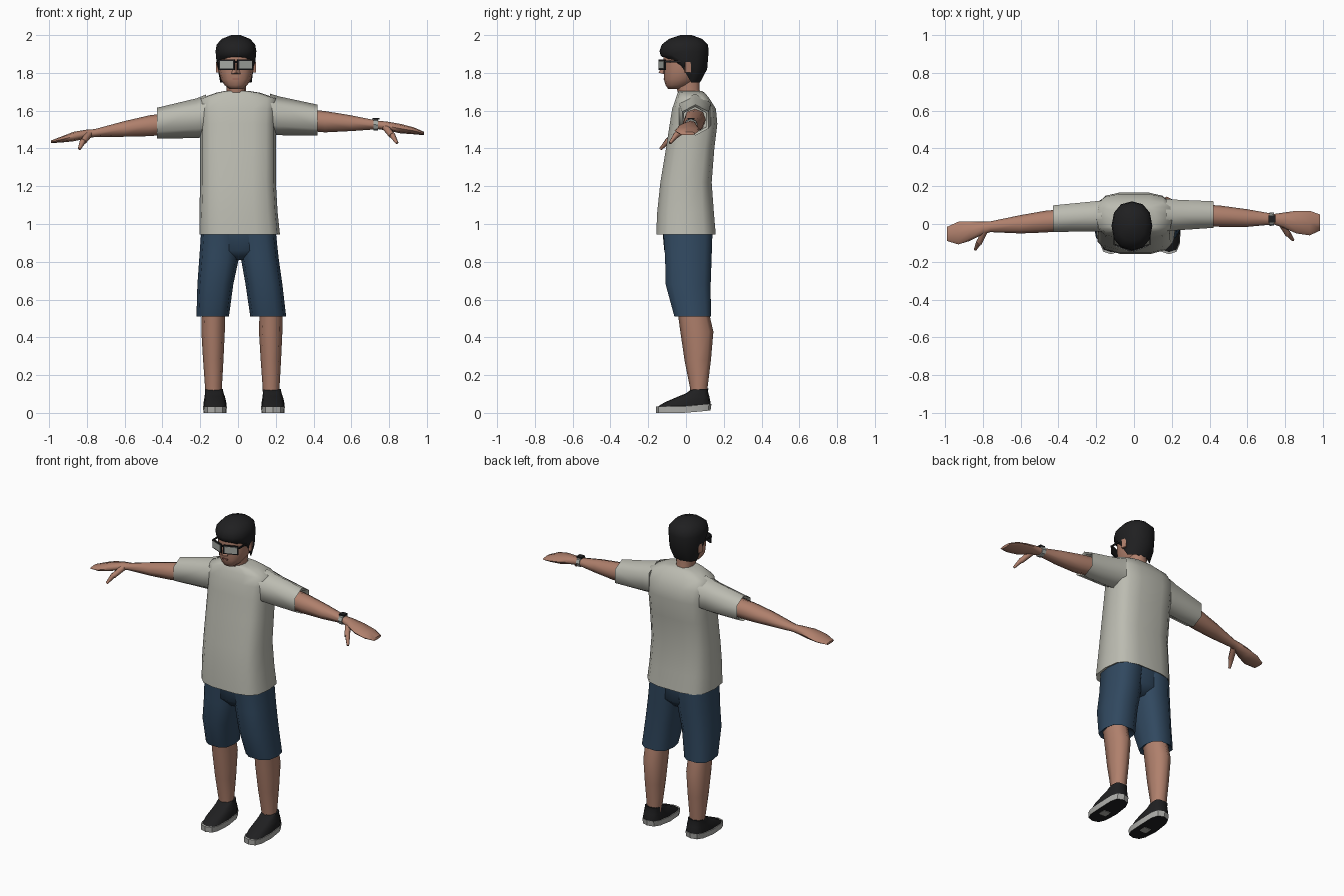
import bpy, bmesh, math
from mathutils import Vector, Matrix


def colour(name, r, g, b):
    m = bpy.data.materials.new(name)
    m.diffuse_color = (r, g, b, 1)
    return m


SKIN = colour("skin", 0.43, 0.215, 0.15)
SHIRT = colour("shirt_grey", 0.50, 0.50, 0.44)
DENIM = colour("denim_blue", 0.03, 0.065, 0.115)
BLACK = colour("soft_black", 0.014, 0.014, 0.015)
SOLE = colour("sole_grey", 0.42, 0.42, 0.40)
LENS = colour("lens_grey", 0.38, 0.40, 0.37)
LIP = colour("lip", 0.30, 0.11, 0.085)


def finish(name, bm, mats, angle=65):
    bmesh.ops.recalc_face_normals(bm, faces=bm.faces)
    me = bpy.data.meshes.new(name)
    bm.to_mesh(me)
    bm.free()
    ob = bpy.data.objects.new(name, me)
    bpy.context.collection.objects.link(ob)
    for m in mats:
        me.materials.append(m)
    bpy.ops.object.select_all(action='DESELECT')
    ob.select_set(True)
    bpy.context.view_layer.objects.active = ob
    bpy.ops.object.shade_smooth_by_angle(angle=math.radians(angle))
    return ob


def loft(name, rings, mats, axis='z', n=10, power=0.8, phase=0.0, warp=None, rule=None, angle=65):
    """Rings are (station, min a, max a, min b, max b); a, b = x, y for axis z and y, z for axis x."""
    bm = bmesh.new()
    loops = []
    for i, (t, a0, a1, b0, b1) in enumerate(rings):
        loop = []
        for k in range(n):
            th = 2 * math.pi * k / n + phase
            c, s = math.cos(th), math.sin(th)
            a = (a0 + a1) / 2 + (a1 - a0) / 2 * math.copysign(abs(c) ** power, c)
            b = (b0 + b1) / 2 + (b1 - b0) / 2 * math.copysign(abs(s) ** power, s)
            co = Vector((t, a, b) if axis == 'x' else (a, b, t))
            loop.append(bm.verts.new(warp(i, co) if warp else co))
        loops.append(loop)
    for lo, hi in zip(loops, loops[1:]):
        for k in range(n):
            bm.faces.new((lo[k], lo[(k + 1) % n], hi[(k + 1) % n], hi[k]))
    bm.faces.new(loops[0][::-1])
    bm.faces.new(loops[-1])
    bm.normal_update()
    if rule:
        for f in bm.faces:
            f.material_index = rule(f)
    return finish(name, bm, mats, angle)


def box(name, loc, size, mat, rot=0.0):
    bm = bmesh.new()
    m = Matrix.Translation(loc) @ Matrix.Rotation(rot, 4, 'Z') @ Matrix.Diagonal((*size, 1))
    bmesh.ops.create_cube(bm, size=1, matrix=m)
    return finish(name, bm, [mat], 30)


def cone(name, p0, p1, r0, r1, mat, n=6):
    p0, p1 = Vector(p0), Vector(p1)
    d = p1 - p0
    m = Matrix.Translation((p0 + p1) / 2) @ d.to_track_quat('Z', 'Y').to_matrix().to_4x4()
    bm = bmesh.new()
    bmesh.ops.create_cone(bm, cap_ends=True, segments=n, radius1=r0, radius2=r1, depth=d.length, matrix=m)
    return finish(name, bm, [mat])


# Shirt body, closed under the hem
loft("shirt_body", [
    (0.97, -0.16, 0.17, -0.12, 0.12), (0.945, -0.205, 0.222, -0.16, 0.16),
    (1.06, -0.205, 0.21, -0.155, 0.15), (1.22, -0.2, 0.2, -0.138, 0.138),
    (1.40, -0.2, 0.2, -0.108, 0.152), (1.53, -0.2, 0.2, -0.088, 0.168),
    (1.61, -0.205, 0.205, -0.075, 0.16), (1.665, -0.2, 0.205, -0.055, 0.125),
    (1.695, -0.115, 0.115, -0.045, 0.10), (1.705, -0.065, 0.055, -0.04, 0.085)],
    [SHIRT], n=14, power=0.62, angle=100)

# Sleeves with recessed openings
loft("sleeve_right", [
    (-0.17, -0.05, 0.135, 1.46, 1.685), (-0.22, -0.05, 0.13, 1.455, 1.665), (-0.43, -0.052, 0.108, 1.452, 1.615),
    (-0.42, -0.04, 0.095, 1.465, 1.60), (-0.37, -0.04, 0.095, 1.467, 1.605)],
    [SHIRT], 'x', 6, 0.9, math.pi / 6)
loft("sleeve_left", [
    (0.17, -0.05, 0.145, 1.475, 1.69), (0.22, -0.045, 0.14, 1.47, 1.675), (0.42, -0.03, 0.13, 1.468, 1.632),
    (0.41, -0.02, 0.115, 1.48, 1.62), (0.36, -0.02, 0.115, 1.482, 1.625)],
    [SHIRT], 'x', 6, 0.9, math.pi / 6)

# Arms with flat closed hands
loft("arm_right", [
    (-0.36, -0.035, 0.08, 1.475, 1.59), (-0.47, -0.045, 0.07, 1.465, 1.575),
    (-0.60, -0.05, 0.047, 1.462, 1.545), (-0.76, -0.043, 0.014, 1.46, 1.502),
    (-0.80, -0.055, 0.012, 1.453, 1.50), (-0.87, -0.09, 0.014, 1.438, 1.488),
    (-0.93, -0.108, 0.012, 1.432, 1.465), (-0.99, -0.09, -0.015, 1.428, 1.442)],
    [SKIN], 'x', 8, 0.9)
loft("arm_left", [
    (0.35, -0.01, 0.105, 1.495, 1.61), (0.46, -0.015, 0.097, 1.485, 1.598),
    (0.60, -0.015, 0.078, 1.492, 1.575), (0.74, -0.002, 0.053, 1.502, 1.547),
    (0.79, -0.02, 0.06, 1.495, 1.542), (0.86, -0.05, 0.07, 1.48, 1.53),
    (0.93, -0.06, 0.07, 1.475, 1.512), (0.985, -0.035, 0.05, 1.47, 1.488)],
    [SKIN], 'x', 8, 0.9)
cone("thumb_base_right", (-0.79, -0.035, 1.475), (-0.82, -0.1, 1.435), 0.02, 0.017, SKIN)
cone("thumb_tip_right", (-0.82, -0.095, 1.44), (-0.84, -0.135, 1.397), 0.017, 0.008, SKIN)
cone("thumb_base_left", (0.78, 0.005, 1.515), (0.815, -0.055, 1.468), 0.02, 0.017, SKIN)
cone("thumb_tip_left", (0.815, -0.05, 1.473), (0.842, -0.085, 1.428), 0.017, 0.008, SKIN)

# Wrist watch
loft("watch_band", [(0.718, -0.01, 0.062, 1.496, 1.557), (0.742, -0.008, 0.06, 1.494, 1.555)],
     [LENS], 'x', 8, 0.9, angle=30)
box("watch_face", (0.731, 0.026, 1.557), (0.036, 0.036, 0.009), BLACK)

# Shorts: hips and two legs
loft("shorts_hips", [(0.81, -0.06, 0.07, -0.07, 0.09), (0.86, -0.19, 0.2, -0.115, 0.135),
                     (0.965, -0.19, 0.195, -0.125, 0.14)], [DENIM], n=12, power=0.75)
loft("shorts_leg_right", [
    (0.53, -0.19, -0.07, -0.04, 0.11), (0.51, -0.22, -0.048, -0.06, 0.135),
    (0.68, -0.215, -0.025, -0.112, 0.135), (0.82, -0.205, 0.005, -0.115, 0.14),
    (0.96, -0.195, 0.01, -0.125, 0.145)], [DENIM], n=10, power=0.72, angle=80)
loft("shorts_leg_left", [
    (0.53, 0.09, 0.225, -0.04, 0.11), (0.51, 0.065, 0.255, -0.065, 0.135),
    (0.68, 0.04, 0.235, -0.112, 0.135), (0.82, 0.015, 0.215, -0.115, 0.14),
    (0.96, 0.0, 0.2, -0.125, 0.145)], [DENIM], n=10, power=0.72, angle=80)

# Lower legs and shoes
for side, cx, toe in (("right", -0.13, -0.122), ("left", 0.175, 0.185)):
    loft("calf_" + side, [
        (0.09, cx - 0.043, cx + 0.045, 0.025, 0.11), (0.14, cx - 0.045, cx + 0.045, 0.02, 0.115),
        (0.28, cx - 0.055, cx + 0.053, -0.008, 0.132), (0.43, cx - 0.064, cx + 0.06, -0.03, 0.145),
        (0.58, cx - 0.06, cx + 0.06, -0.05, 0.11)], [SKIN], n=8, power=0.9)
    loft("shoe_upper_" + side, [
        (0.03, toe - 0.06, toe + 0.06, -0.155, 0.132), (0.055, toe - 0.06, toe + 0.06, -0.115, 0.13),
        (0.085, toe - 0.055, toe + 0.053, -0.045, 0.124), (0.108, toe - 0.053, toe + 0.045, 0.0, 0.117),
        (0.125, toe - 0.052, toe + 0.042, 0.025, 0.118)], [BLACK], n=12, power=0.65,
        warp=lambda i, co: co + Vector((0, 0, 0.07 * (co.y - 0.07) if i > 2 else 0)))
    loft("shoe_sole_" + side, [
        (0.0, toe - 0.061, toe + 0.061, -0.158, 0.13), (0.034, toe - 0.063, toe + 0.063, -0.16, 0.135)],
        [SOLE, BLACK], n=12, power=0.65, angle=30,
        rule=lambda f: 1 if f.normal.z < -0.9 else 0,
        warp=lambda i, co: co + Vector((0, 0, max(0, co.y) * 0.1)))
    box("sole_patch_" + side, (toe, -0.045, 0.002), (0.05, 0.05, 0.004), SOLE)

# Neck and head
HX = -0.011
loft("neck", [(1.66, -0.062, 0.045, -0.035, 0.085), (1.71, -0.06, 0.042, -0.05, 0.075),
              (1.80, -0.065, 0.045, -0.05, 0.075)], [SKIN], n=10, power=0.9)
loft("head", [
    (1.715, HX - 0.035, HX + 0.035, -0.095, -0.02), (1.735, HX - 0.06, HX + 0.06, -0.108, 0.02),
    (1.765, HX - 0.08, HX + 0.08, -0.117, 0.06), (1.81, HX - 0.091, HX + 0.091, -0.117, 0.085),
    (1.86, HX - 0.095, HX + 0.095, -0.118, 0.1), (1.92, HX - 0.092, HX + 0.092, -0.12, 0.1),
    (1.96, HX - 0.06, HX + 0.06, -0.08, 0.07)], [SKIN], n=12, power=0.88, angle=80)
cone("nose", (HX, -0.108, 1.85), (HX, -0.122, 1.795), 0.008, 0.024, SKIN, 4)
box("mouth", (HX, -0.116, 1.768), (0.036, 0.008, 0.007), LIP)


# Hair cap: low at the nape, raised over the face
def hairline(i, co):
    if i == 0:
        u = (co.y + 0.13) / 0.24
        co.z = 1.885 if u < 0.25 else 1.84 if u < 0.6 else 1.75
    if i == 1:
        co.z = 1.895 if co.y < -0.05 else 1.86 if co.y < 0.03 else 1.82
    return co


loft("hair", [
    (1.76, HX - 0.095, HX + 0.095, -0.128, 0.075), (1.85, HX - 0.103, HX + 0.103, -0.135, 0.112),
    (1.915, HX - 0.108, HX + 0.108, -0.14, 0.12), (1.95, HX - 0.102, HX + 0.102, -0.128, 0.116),
    (1.98, HX - 0.075, HX + 0.075, -0.09, 0.085), (2.0, HX - 0.025, HX + 0.025, -0.03, 0.03)],
    [BLACK], n=12, power=0.9, warp=hairline, angle=80)

# Ears and glasses, repeated on both sides
for s, side in ((-1, "right"), (1, "left")):
    box("ear_" + side, (HX + s * 0.093, 0.01, 1.83), (0.016, 0.032, 0.055), SKIN, s * 0.3)
    rot = s * 0.38
    out = Matrix.Rotation(rot, 3, 'Z') @ Vector((0, -0.004, 0))
    loc = Vector((HX + s * 0.048, -0.126, 1.843))
    box("glasses_frame_" + side, loc, (0.09, 0.008, 0.056), BLACK, rot)
    box("glasses_lens_" + side, loc + out, (0.075, 0.006, 0.041), LENS, rot)
    box("glasses_temple_" + side, (HX + s * 0.095, -0.048, 1.86), (0.006, 0.125, 0.01), BLACK)
box("glasses_bridge", (HX, -0.136, 1.858), (0.024, 0.008, 0.009), BLACK)
